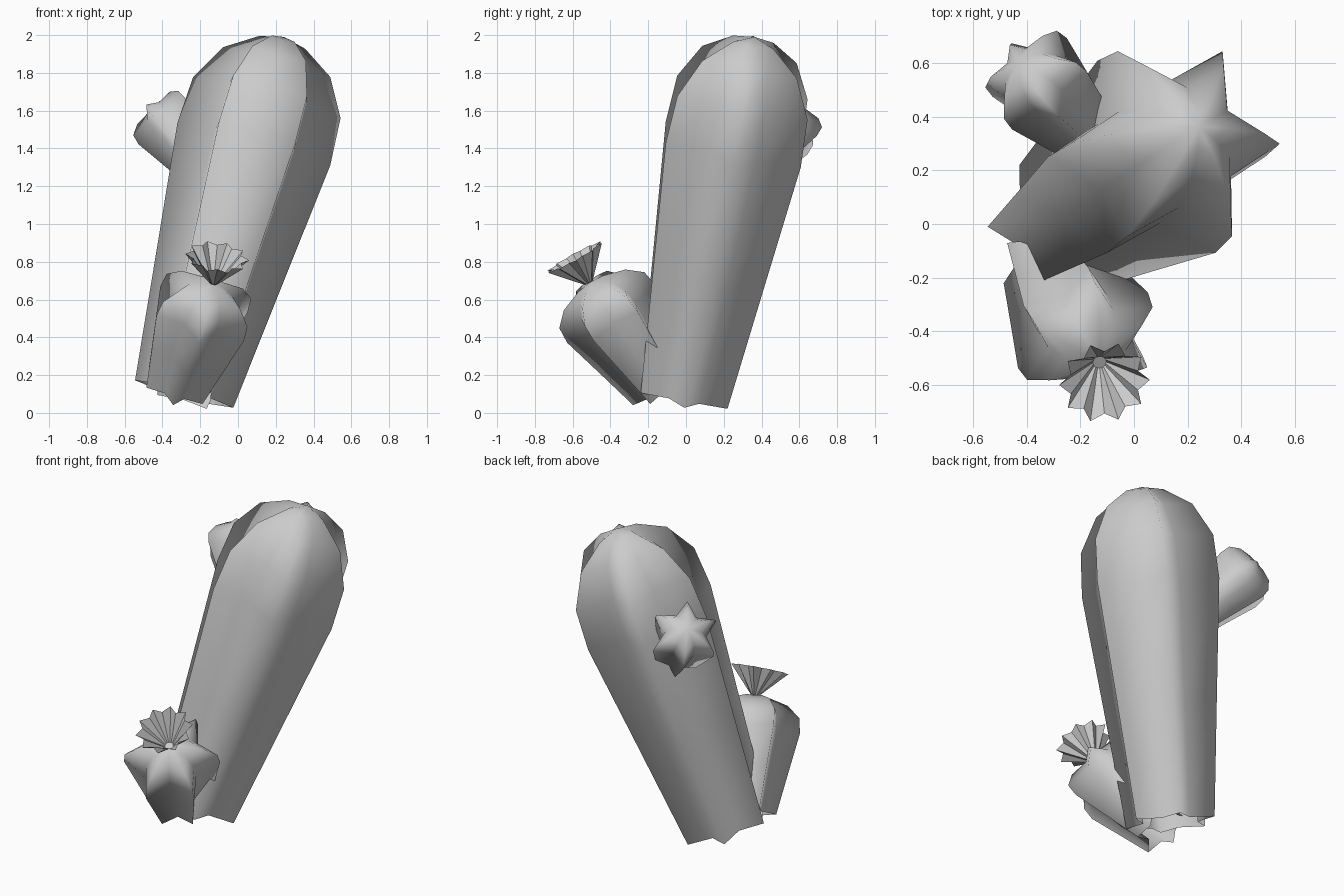
import bpy, math
from mathutils import Vector

if "Cube" in bpy.data.objects:
    bpy.data.objects.remove(bpy.data.objects["Cube"])


def frame(base, apex, ref):
    """Origin, axis, length and two side vectors of a tilted part."""
    base, apex, ref = Vector(base), Vector(apex), Vector(ref)
    length = (apex - base).length
    axis = (apex - base).normalized()
    u = (ref - axis * ref.dot(axis)).normalized()
    return base, axis, length, u, axis.cross(u)


def add_mesh(name, verts, faces, smooth):
    mesh = bpy.data.meshes.new(name)
    mesh.from_pydata(verts, [], faces)
    mesh.polygons.foreach_set("use_smooth", [smooth] * len(faces))
    mesh.update()
    obj = bpy.data.objects.new(name, mesh)
    bpy.context.collection.objects.link(obj)
    return obj


# Shared rib profile: (fraction of length, fraction of radius)
PROFILE = [(0, 0.643), (0.35, 0.82), (0.70, 1.0), (0.83, 0.965), (0.93, 0.70), (0.985, 0.30)]


def cactus(name, base, apex, ref, radius, ribs=6, valley=0.6):
    o, axis, length, u, v = frame(base, apex, ref)
    n = ribs * 2
    verts, faces = [], []
    for s, r in PROFILE:
        for i in range(n):
            a = 2 * math.pi * i / n
            rr = radius * r * (valley if i % 2 else 1)
            verts.append(o + axis * length * s + (u * math.cos(a) + v * math.sin(a)) * rr)
    for k in range(len(PROFILE) - 1):
        for i in range(n):
            j = (i + 1) % n
            faces.append((k * n + i, k * n + j, (k + 1) * n + j, (k + 1) * n + i))
    verts.append(o + axis * length)
    top, last = len(verts) - 1, (len(PROFILE) - 1) * n
    faces += [(last + i, last + (i + 1) % n, top) for i in range(n)]
    return add_mesh(name, verts, faces, True)


def flower(name, base, centre, ref, radius, petals=10):
    # Open pleated cone with a pointed rim and a small cap at its foot
    o, axis, length, u, v = frame(base, centre, ref)
    n = petals * 2
    verts, faces = [], []
    for h, tip, dip in ((0, 0.025, 0.025), (length, radius, radius * 0.78)):
        for i in range(n):
            a = 2 * math.pi * i / n
            verts.append(o + axis * h + (u * math.cos(a) + v * math.sin(a)) * (dip if i % 2 else tip))
    for i in range(n):
        j = (i + 1) % n
        faces.append((i, j, n + j, n + i))
    faces.append(tuple(range(n)))
    return add_mesh(name, verts, faces, False)


# Tall leaning trunk
cactus("main_cactus", (-0.285, -0.01, 0.10), (0.242, 0.362, 1.99), (1, 0, -0.28), 0.42)
# Short front cactus with its flower
cactus("front_cactus", (-0.33, -0.13, 0.14), (-0.13, -0.51, 0.69), (0.24, 0.13, 0.02), 0.28)
flower("flower", (-0.128, -0.515, 0.69), (-0.11, -0.59, 0.825), (1, 0, 0), 0.17)
# Offshoot on the back left of the trunk
cactus("back_offshoot", (-0.17, 0.34, 1.28), (-0.43, 0.60, 1.62), (0.10, 0.17, -0.05), 0.205)
